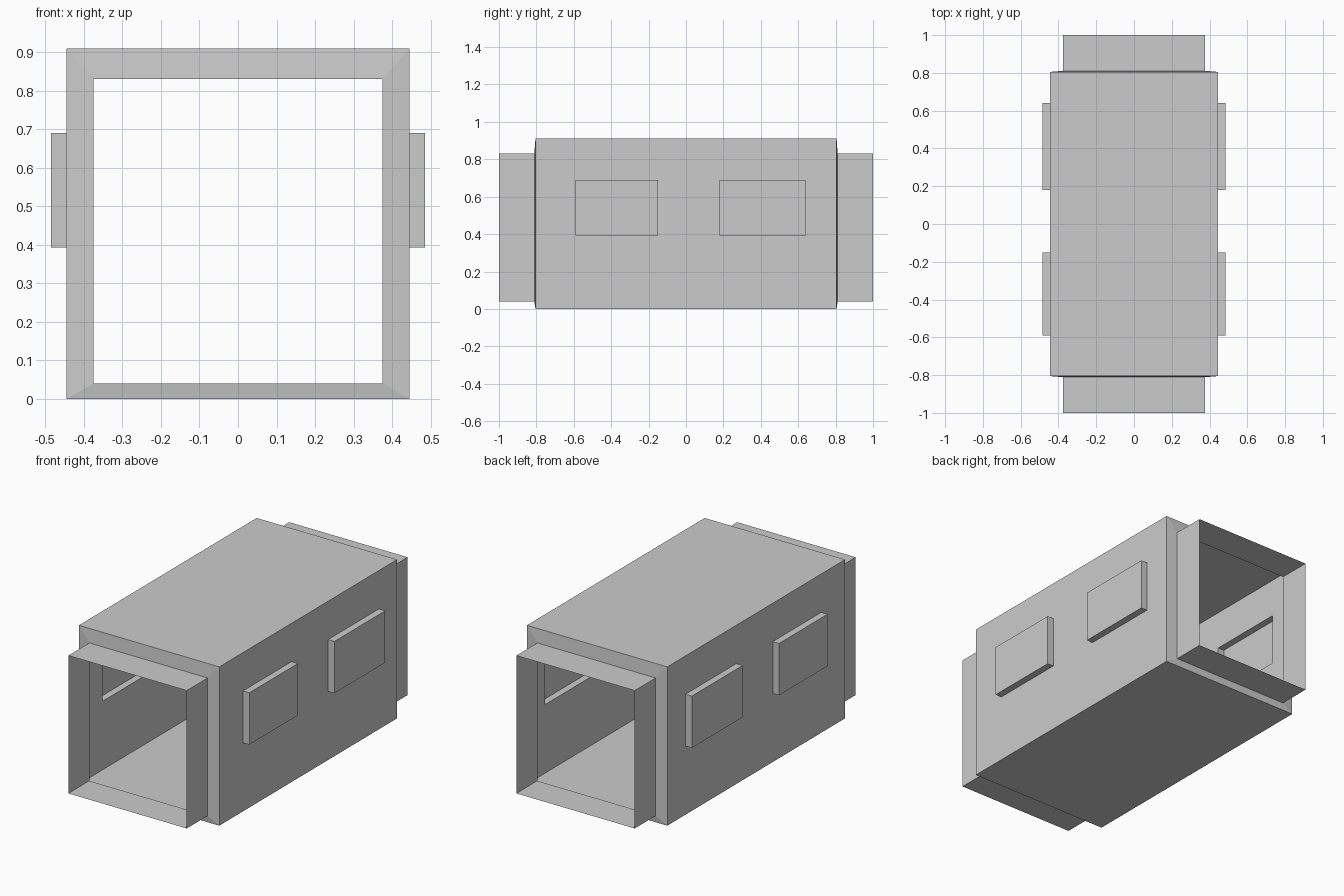
import bpy, bmesh
from mathutils import Vector

cube = bpy.data.objects.get("Cube")
if cube:
    bpy.data.objects.remove(cube, do_unlink=True)

GREY = (0.6, 0.6, 0.6, 1.0)
mat = bpy.data.materials.new("light grey")
mat.use_nodes = True
mat.diffuse_color = GREY
mat.node_tree.nodes["Principled BSDF"].inputs["Base Color"].default_value = GREY

# Rectangular sections: half width, bottom, top
BODY = (0.445, 0.0, 0.91)
COLLAR = (0.375, 0.04, 0.83)
BODY_END, COLLAR_BASE, COLLAR_END = 0.805, 0.811, 1.0


def loft(stations):
    """Open sheet tube through (y, section) stations."""
    bm = bmesh.new()
    rings = []
    for y, (w, lo, hi) in stations:
        corners = ((-w, lo), (w, lo), (w, hi), (-w, hi))
        rings.append([bm.verts.new((x, y, z)) for x, z in corners])
    for a, b in zip(rings, rings[1:]):
        for i in range(4):
            j = (i + 1) % 4
            bm.faces.new((a[i], b[i], b[j], a[j]))
    bm.normal_update()
    return bm


def finish(bm, name):
    mesh = bpy.data.meshes.new(name)
    bm.to_mesh(mesh)
    bm.free()
    mesh.materials.append(mat)
    obj = bpy.data.objects.new(name, mesh)
    bpy.context.collection.objects.link(obj)


# Hollow body with a frame at each end
body = loft([(-COLLAR_BASE, COLLAR), (-BODY_END, BODY),
             (BODY_END, BODY), (COLLAR_BASE, COLLAR)])

# Window bays: cut the side walls, then push the panes outwards
WINDOWS = ((-0.59, -0.15), (0.18, 0.64))
SILL, HEAD, DEPTH = 0.393, 0.69, 0.04


def side_walls():
    return [f for f in body.faces if abs(f.normal.x) > 0.9]


cuts = [((0, y, 0), (0, 1, 0)) for pair in WINDOWS for y in pair]
cuts += [((0, 0, z), (0, 0, 1)) for z in (SILL, HEAD)]
for point, normal in cuts:
    walls = side_walls()
    edges = {e for f in walls for e in f.edges}
    verts = {v for f in walls for v in f.verts}
    bmesh.ops.bisect_plane(body, geom=walls + list(edges) + list(verts),
                           plane_co=point, plane_no=normal)
    body.normal_update()


def is_pane(face):
    c = face.calc_center_median()
    return SILL < c.z < HEAD and any(a < c.y < b for a, b in WINDOWS)


panes = [f for f in side_walls() if is_pane(f)]
for face in bmesh.ops.extrude_discrete_faces(body, faces=panes)["faces"]:
    out = Vector((DEPTH if face.calc_center_median().x > 0 else -DEPTH, 0, 0))
    bmesh.ops.translate(body, verts=face.verts[:], vec=out)
finish(body, "body_shell")

# Open connecting collars at both ends
finish(loft([(-COLLAR_END, COLLAR), (-COLLAR_BASE, COLLAR)]), "front_collar")
finish(loft([(COLLAR_BASE, COLLAR), (COLLAR_END, COLLAR)]), "rear_collar")
